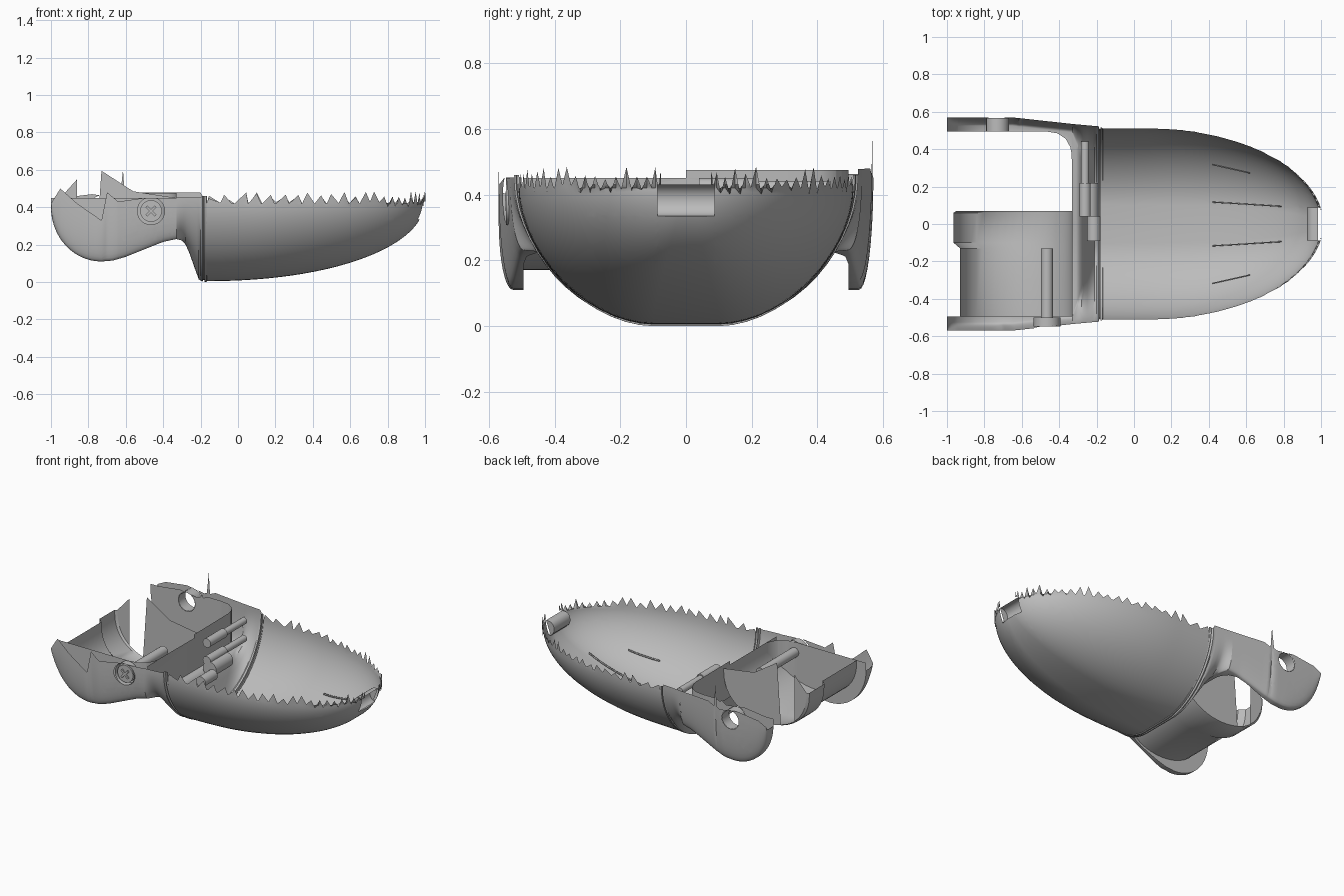
import bpy, bmesh, math, random
from mathutils import Vector

random.seed(4)
cube = bpy.data.objects.get("Cube")
if cube:
    bpy.data.objects.remove(cube)

grey = bpy.data.materials.new("matte_grey")
grey.use_nodes = True
grey.diffuse_color = (0.5, 0.5, 0.5, 1)
grey.node_tree.nodes["Principled BSDF"].inputs["Base Color"].default_value = (0.5, 0.5, 0.5, 1)


def finish(name, bm, angle=35):
    bmesh.ops.remove_doubles(bm, verts=bm.verts, dist=0.0005)
    bmesh.ops.recalc_face_normals(bm, faces=bm.faces)
    mesh = bpy.data.meshes.new(name)
    bm.to_mesh(mesh)
    bm.free()
    mesh.materials.append(grey)
    ob = bpy.data.objects.new(name, mesh)
    bpy.context.collection.objects.link(ob)
    bpy.ops.object.select_all(action='DESELECT')
    bpy.context.view_layer.objects.active = ob
    ob.select_set(True)
    bpy.ops.object.shade_smooth_by_angle(angle=math.radians(angle))
    return ob


def loft(sections):
    bm = bmesh.new()
    rows = [[bm.verts.new(p) for p in s] for s in sections]
    for a, b in zip(rows, rows[1:]):
        for i in range(len(a) - 1):
            bm.faces.new((a[i], a[i + 1], b[i + 1], b[i]))
    return bm


def cut_window(bm, planes, near):
    """Cut the convex region behind all planes out of the faces picked by near."""
    for co, no in planes:
        faces = [f for f in bm.faces if near(f.calc_center_median())]
        geom = set(faces)
        for f in faces:
            geom.update(f.edges)
            geom.update(f.verts)
        bmesh.ops.bisect_plane(bm, geom=list(geom), plane_co=co, plane_no=no)
    inside = [f for f in bm.faces if near(f.calc_center_median()) and
              all((f.calc_center_median() - Vector(co)).dot(Vector(no)) < 0 for co, no in planes)]
    bmesh.ops.delete(bm, geom=inside, context='FACES')


def circle_planes(x, z, r, sides=16):
    dirs = [(math.cos(math.tau * i / sides), math.sin(math.tau * i / sides)) for i in range(sides)]
    return [((x + r * c, 0, z + r * s), (c, 0, s)) for c, s in dirs]


def interp(table, x):
    for (x0, v0), (x1, v1) in zip(table, table[1:]):
        if x <= x1:
            return v0 + (v1 - v0) * max(0, x - x0) / (x1 - x0)
    return table[-1][1]


def half_section(x, y0, flat, w, b, top, n, steps=14):
    """Flat floor from y0 to flat, then a rounded wall out to w."""
    pts = [(x, y0, b)]
    for i in range(steps + 1):
        t = math.pi / 2 * i / steps
        s, c = math.sin(t), max(0, math.cos(t))
        pts.append((x, flat + (w - flat) * s ** (2 / n), top - (top - b) * c ** (2 / n)))
    return pts


def full_section(x, flat, w, b, top, n, rim=(0.46, 0.46), flare=0):
    half = half_section(x, 0, flat, w, b, top, n)
    left = [(p[0], -p[1], p[2]) for p in half[:0:-1]]
    return [(x + flare, -w, rim[0])] + left + half + [(x + flare, w, rim[1])]


def rod(name, x, z, r, y0, y1, sides=24, caps=True):
    rings = [[(x + r * math.cos(math.tau * i / sides), y, z + r * math.sin(math.tau * i / sides))
              for i in range(sides + 1)] for y in (y0, y1)]
    bm = loft(rings)
    if caps:
        for ring in rings:
            bm.faces.new([bm.verts.new(p) for p in ring[:-1]])
    return finish(name, bm)


# Open bowl shell with a torn rim
RIM, POWER, FLAT = 0.42, 1.8, 0.2


def shell_w(x):
    return 0.51 * max(0.003, 1 - (max(0, x - 0.08) / 0.92) ** 2) ** 0.5


def shell_b(x):
    return RIM - 0.415 * max(0, 1 - (max(0, x + 0.17) / 1.165) ** 2.1) ** 0.5


def tooth(i):
    return random.uniform(0.445, 0.485) if i % 2 else random.uniform(0.4, 0.43)


sections = []
N = 48
for i in range(N + 1):
    u = math.sin(math.pi / 2 * i / N)
    x, w = -0.17 + 1.16 * u, shell_w(-0.17 + 1.16 * u)
    lean = random.uniform(-0.035, 0.035) * (1 - u) * (i % 2)
    sections.append(full_section(x, FLAT * w, w, shell_b(x), RIM, POWER,
                                 (tooth(i), tooth(i)), lean + 0.012 * u ** 4))
bm = loft(sections)
window = [((0, 0.087, 0), (0, 1, 0)), ((0, -0.087, 0), (0, -1, 0)),
          ((0, 0, 0.43), (0, 0, 1)), ((0, 0, 0.335), (0, 0, -1))]
cut_window(bm, window, lambda c: c.x > 0.8 and abs(c.y) < 0.3)
finish("bowl_shell", bm, 40)

# Concave latch pocket in the nose
arc = [(0.965 - 0.04 * math.sin(math.pi * i / 10), 0.3825 + 0.0475 * math.cos(math.pi * i / 10))
       for i in range(11)]
arc = [(0.985, 0.43)] + arc + [(0.95, 0.335)]
bm = loft([[(x, y, z) for x, z in arc] for y in (-0.087, 0.087)])
for y in (-0.087, 0.087):
    bm.faces.new([bm.verts.new((x, y, z)) for x, z in arc])
finish("nose_pocket", bm)

# Thin ribs inside the bowl
for side in (-1, 1):
    for x0, x1, y0, y1 in ((0.42, 0.62, 0.32, 0.275), (0.42, 0.79, 0.12, 0.097)):
        rib = []
        for i in range(9):
            x, y = x0 + (x1 - x0) * i / 8, y0 + (y1 - y0) * i / 8
            u = max(0, y / shell_w(x) - FLAT) / (1 - FLAT)
            z = RIM - (RIM - shell_b(x)) * (1 - u ** POWER) ** (1 / POWER)
            rib.append([(x, side * y, z + 0.003), (x, side * y, z + 0.012)])
        ob = finish("inner_rib", loft(rib))
        ob.modifiers.new("thickness", 'SOLIDIFY').thickness = 0.006

# Yoke flare and collar ring joining the bowl to the arms
BOTTOM = [(-0.73, 0.11), (-0.67, 0.115), (-0.6, 0.135), (-0.5, 0.175), (-0.4, 0.215), (-0.33, 0.23),
          (-0.3, 0.222), (-0.28, 0.2), (-0.26, 0.155), (-0.23, 0.07), (-0.21, 0.015), (-0.2, 0.008)]
CORNER = 0.045
sections = []
for i in range(14):
    x, k = -0.33 + 0.01 * i, i / 13
    w = 0.535 - 0.012 * k
    flat = (w - CORNER) * (1 - k) + FLAT * w * k
    sections.append(full_section(x, flat, w, interp(BOTTOM, x), 0.45, 2.1 - 0.3 * k, (0.452, 0.478)))
for x, w, b in ((-0.19, 0.523, 0.003), (-0.185, 0.508, 0.012), (-0.18, 0.508, 0.012),
                (-0.178, 0.517, 0), (-0.168, 0.514, 0), (-0.166, 0.508, 0.008)):
    sections.append(full_section(x, FLAT * w, w, b, 0.44, POWER))
finish("yoke_collar", loft(sections))


# Hollow side arms with round ends and broken upper edges
def arm_bottom(x):
    if x < -0.73:
        return 0.40 - 0.29 * math.sqrt(max(0, 1 - ((x + 0.73) / 0.27) ** 2))
    return interp(BOTTOM, x)


INNER = [(-0.47, 0.495), (-0.41, 0.485), (-0.365, 0.455), (-0.34, 0.41), (-0.333, 0.37), (-0.33, 0)]
TOPS = {-1: [(-1, 0.42), (-0.95, 0.5), (-0.86, 0.42), (-0.73, 0.33), (-0.7, 0.48),
             (-0.64, 0.43), (-0.5, 0.45), (-0.33, 0.45)],
        1: [(-1, 0.42), (-0.94, 0.45), (-0.78, 0.47), (-0.65, 0.45), (-0.63, 0.46),
            (-0.615, 0.6), (-0.605, 0.46), (-0.56, 0.48), (-0.33, 0.478)]}
HOLE = (-0.73, 0.4, 0.062)
SX, SZ = -0.465, 0.38
for side, name in ((-1, "right_arm"), (1, "left_arm")):
    xs = [-0.73 - 0.27 * math.cos(math.pi / 2 * i / 14) for i in range(14)]
    xs += [-0.73 + 0.02 * i for i in range(20)]
    xs += [p[0] for p in INNER + TOPS[side]]
    wall_top = 0.45 if side < 0 else 0.475
    sections = []
    for x in sorted(set(round(v, 4) for v in xs)):
        b, top, y0 = arm_bottom(x), interp(TOPS[side], x), interp(INNER, x)
        w = interp([(-0.65, 0.57), (-0.33, 0.535)], x)
        pts = [(x, y0, min(wall_top, max(top, 0.45)))]
        pts += half_section(x, y0, max(y0, w - CORNER), w, b, top, 2.1, 10)
        sections.append([(p[0], side * p[1], p[2]) for p in pts])
    bm = loft(sections)
    if side == 1:
        cut_window(bm, circle_planes(*HOLE), lambda c: abs(c.x - HOLE[0]) < 0.14 and c.z > 0.2)
    else:
        cut_window(bm, circle_planes(SX, SZ, 0.072),
                   lambda c: abs(c.x - SX) < 0.14 and c.z > 0.22 and c.y < -0.51)
    finish(name, bm)
rod("pivot_sleeve", *HOLE, 0.495, 0.568, 16, caps=False)


# Open cradle trough with a wider end section
def half_round(cx, rx, rz):
    return [(cx - rx * math.cos(math.pi * i / 24), 0.45 - rz * math.sin(math.pi * i / 24) ** 0.8)
            for i in range(25)]


STEPS = ((-0.495, 0), (-0.13, 0), (-0.1, 0.035), (0.06, 0.035), (0.07, 0.02))
finish("cradle_trough", loft([[(x, y, z) for x, z in half_round(-0.63 - s / 2, 0.3 + s / 2, 0.28 + s / 4)]
                              for y, s in STEPS]))

# Broken end wall of the cradle, in two pieces with a gap between
END = half_round(-0.64, 0.31, 0.285)
main_piece = [p for p in END if p[0] > -0.79] + [(-0.56, 0.485), (-0.73, 0.595)]
side_piece = [p for p in END if p[0] < -0.83] + [(-0.86, 0.55)]
for piece in (main_piece, side_piece):
    bm = bmesh.new()
    bm.faces.new([bm.verts.new((x, 0.07, z)) for x, z in piece])
    finish("cradle_end_wall", bm)

# Screw posts and low hinge barrel behind the yoke wall
for z in (0.42, 0.3):
    rod("post_shank", -0.262, z, 0.022, 0.18, 0.44)
    rod("post_sleeve", -0.262, z, 0.03, 0.04, 0.22)
rod("hinge_barrel", -0.24, 0.25, 0.05, 0.04, 0.22)
rod("hinge_pin", -0.215, 0.22, 0.035, -0.09, 0.04)

# Side screw sunk in the arm, with a cross on its head
rod("screw_shank", SX, SZ, 0.032, -0.535, -0.13)
rod("screw_socket", SX, SZ, 0.072, -0.548, -0.5, 16, caps=False)
rod("screw_head", SX, SZ, 0.058, -0.54, -0.5, 32)
for turn in (math.pi / 4, -math.pi / 4):
    bm = bmesh.new()
    bmesh.ops.create_cube(bm, size=1)
    for v in bm.verts:
        v.co = Vector((v.co.x * 0.07, v.co.y * 0.009, v.co.z * 0.014))
    ob = finish("screw_cross", bm)
    ob.location = (SX, -0.544, SZ)
    ob.rotation_euler.y = turn
